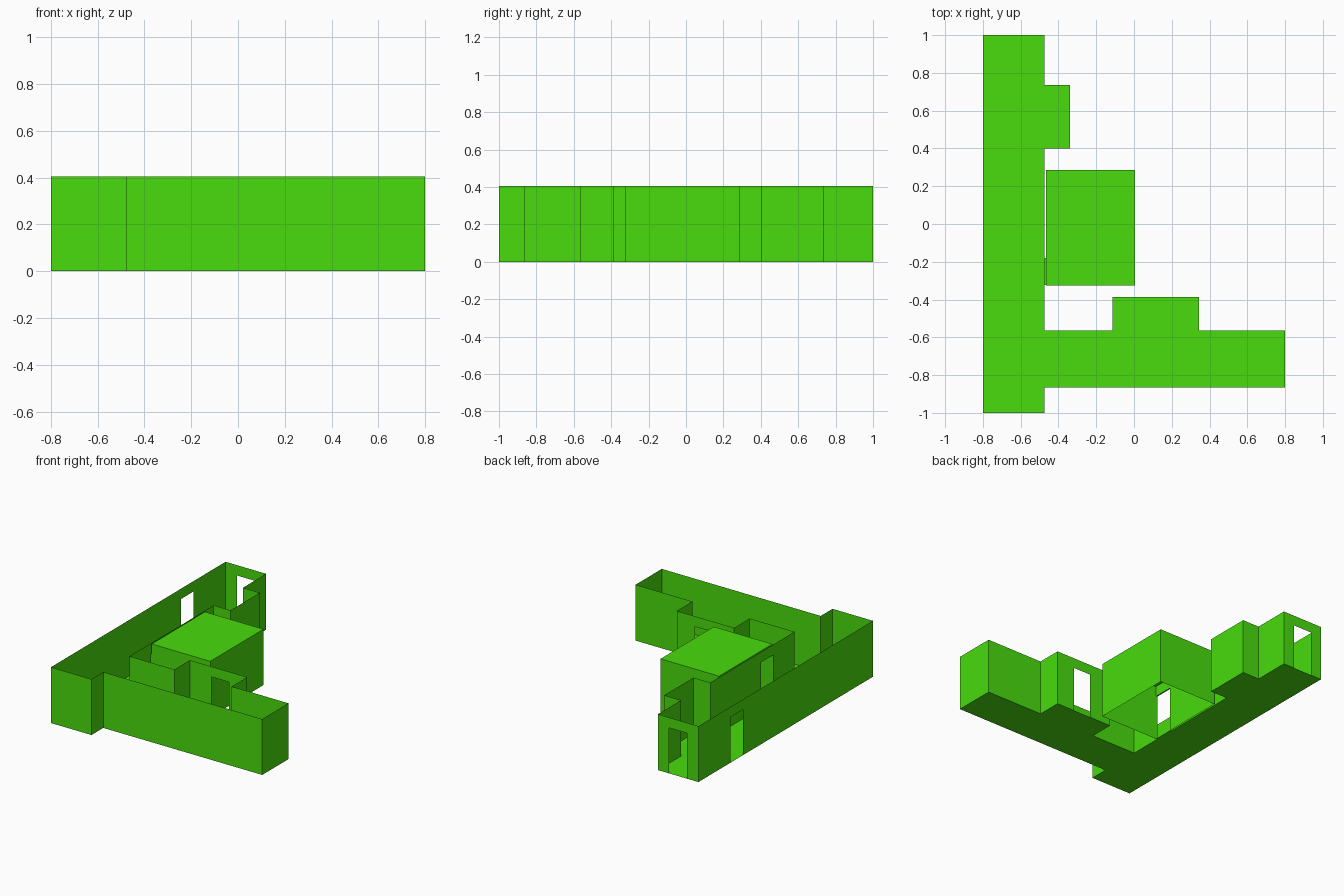
import bpy, bmesh

if "Cube" in bpy.data.objects:
    bpy.data.objects.remove(bpy.data.objects["Cube"])

H = 0.405        # wall height
DOOR_H = 0.33    # door height

green = bpy.data.materials.new("green")
green.diffuse_color = (0.065, 0.716, 0.004, 1)
green.use_nodes = True
green.node_tree.nodes["Principled BSDF"].inputs["Base Color"].default_value = green.diffuse_color


def wall(bm, p, q, door=None):
    """Sheet wall from p to q; door = (start, end) as distances along the wall."""
    length = ((q[0] - p[0]) ** 2 + (q[1] - p[1]) ** 2) ** 0.5

    def panel(s0, s1, z0, z1):
        def at(s, z):
            t = s / length
            return bm.verts.new((p[0] + (q[0] - p[0]) * t, p[1] + (q[1] - p[1]) * t, z))
        bm.faces.new([at(s0, z0), at(s1, z0), at(s1, z1), at(s0, z1)])

    if door is None:
        panel(0, length, 0, H)
    else:
        a, b = door
        panel(0, a, 0, H)
        panel(a, b, DOOR_H, H)
        panel(b, length, 0, H)


def room(name, outline, doors, cap_z):
    """Closed ring of sheet walls (counter-clockwise) plus a floor or ceiling at cap_z."""
    bm = bmesh.new()
    for i, p in enumerate(outline):
        wall(bm, p, outline[(i + 1) % len(outline)], doors.get(i))
    cap = bm.faces.new([bm.verts.new((x, y, cap_z)) for x, y in outline])
    if (cap.normal.z if cap.normal.length else 1) < 0:
        cap.normal_flip()
    finish(name, bm)


def finish(name, bm):
    bmesh.ops.remove_doubles(bm, verts=bm.verts, dist=0.0005)
    me = bpy.data.meshes.new(name)
    bm.to_mesh(me)
    bm.free()
    me.materials.append(green)
    bpy.context.collection.objects.link(bpy.data.objects.new(name, me))


XW, XC, XR = -0.80, -0.475, -0.465   # outer wall, corridor inner wall, room wall
D0, D1 = -0.322, -0.18               # doorway between corridor and room

# Open-topped corridor with floor, two alcoves and four doors
corridor = [(XW, -1), (XC, -1), (XC, -0.865), (0.80, -0.865), (0.80, -0.565),
            (0.345, -0.565), (0.345, -0.387), (-0.115, -0.387), (-0.115, -0.565),
            (XC, -0.565), (XC, 0.40), (-0.34, 0.40), (-0.34, 0.735), (XC, 0.735),
            (XC, 1), (XW, 1)]
room("corridor", corridor, {
    6: (0.345 - 0.20, 0.345 - 0.06),
    9: (D0 + 0.565, D1 + 0.565),
    14: (XC + 0.565, XC + 0.71),
    15: (1 - 0.635, 1 - 0.49)}, 0)

# Side room with a ceiling and an open bottom
side = [(XR, -0.325), (0.005, -0.325), (0.005, 0.285), (XR, 0.285)]
room("side_room", side, {3: (0.285 - D1, 0.285 - D0)}, H)

# Thin door frame joining the corridor and the side room
bm = bmesh.new()
loop = [(D0, 0), (D1, 0), (D1, DOOR_H), (D0, DOOR_H)]
for (y0, z0), (y1, z1) in zip(loop, loop[1:] + loop[:1]):
    bm.faces.new([bm.verts.new(c) for c in
                  ((XC, y0, z0), (XC, y1, z1), (XR, y1, z1), (XR, y0, z0))])
finish("door_frame", bm)
